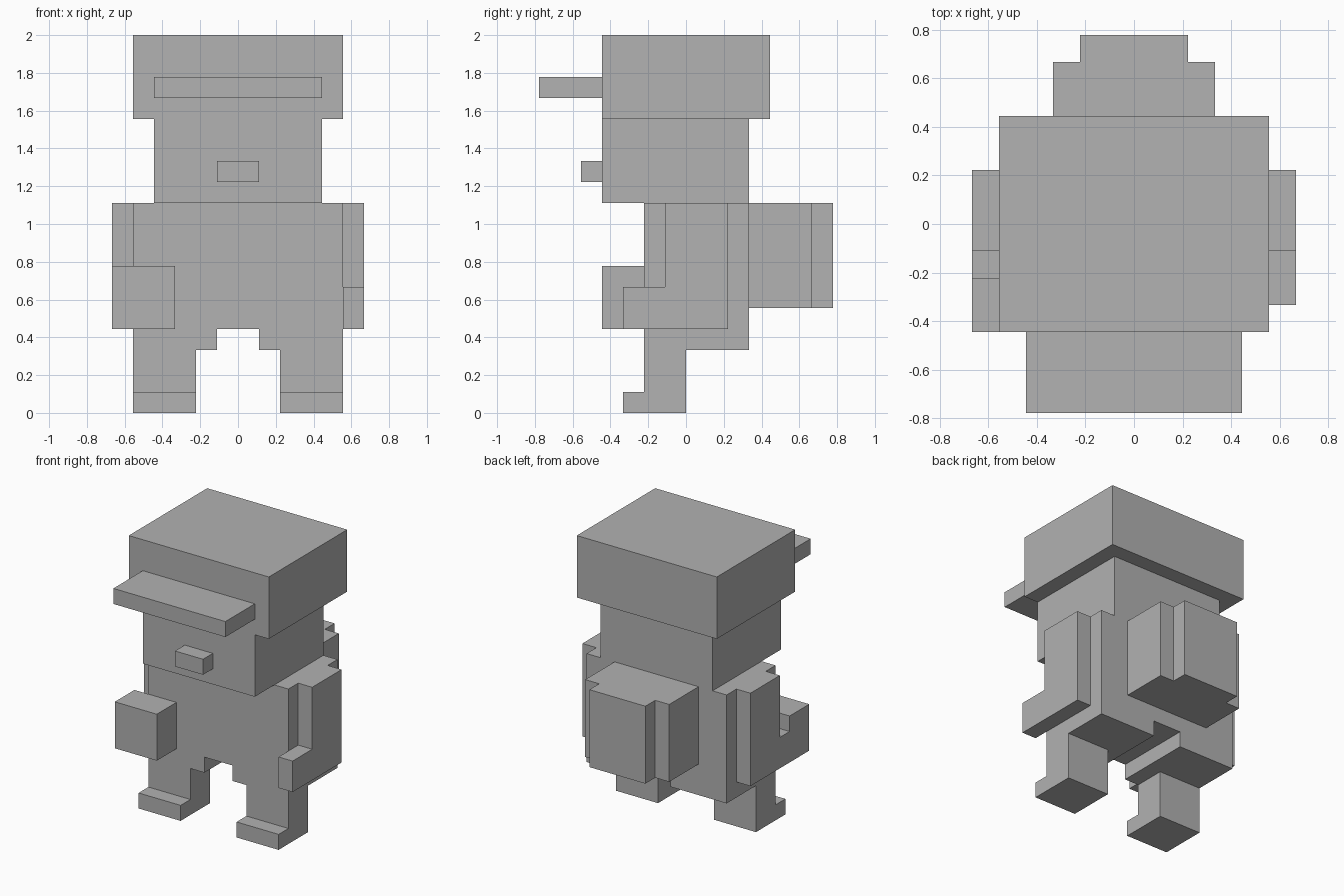
import bpy
import bmesh
from mathutils import Vector

if "Cube" in bpy.data.objects:
    bpy.data.objects.remove(bpy.data.objects["Cube"], do_unlink=True)

UNIT = 1 / 9  # block grid: the figure is 18 blocks tall

grey = bpy.data.materials.new("plain grey")
grey.use_nodes = True
colour = (0.445, 0.445, 0.445, 1)
grey.diffuse_color = colour
grey.node_tree.nodes["Principled BSDF"].inputs["Base Color"].default_value = colour


def prism(name, axis, start, end, outline):
    """Extrude a 2D block outline along one axis, from start to end."""
    u, v = [i for i in range(3) if i != axis]
    bm = bmesh.new()
    verts = []
    for a, b in outline:
        co = Vector()
        co[axis], co[u], co[v] = start, a, b
        verts.append(bm.verts.new(co * UNIT))
    face = bm.faces.new(verts)
    out = bmesh.ops.extrude_face_region(bm, geom=[face])
    shift = Vector()
    shift[axis] = (end - start) * UNIT
    moved = [g for g in out["geom"] if isinstance(g, bmesh.types.BMVert)]
    bmesh.ops.translate(bm, verts=moved, vec=shift)
    bmesh.ops.recalc_face_normals(bm, faces=bm.faces)
    mesh = bpy.data.meshes.new(name)
    bm.to_mesh(mesh)
    bm.free()
    mesh.materials.append(grey)
    obj = bpy.data.objects.new(name, mesh)
    bpy.context.collection.objects.link(obj)
    return obj


def box(name, x, y, z):
    return prism(name, 2, z[0], z[1],
                 [(x[0], y[0]), (x[1], y[0]), (x[1], y[1]), (x[0], y[1])])


def mirrored(half):
    """Complete an outline by mirroring its positive half."""
    return half + [(-a, b) for a, b in reversed(half)]


X, Y, Z = 0, 1, 2

# Head, nose and cap
box("head", (-4, 4), (-4, 3), (10, 14))
box("nose", (-1, 1), (-5, -4), (11, 12))
box("cap", (-5, 5), (-4, 4), (14, 18))
box("cap_brim", (-4, 4), (-7, -4), (15, 16))

# Torso with a notch between the hips
prism("torso", Y, -2, 3, mirrored([(1, 4), (1, 3), (5, 3), (5, 10)]))

# Stepped backpack
prism("backpack", Z, 5, 10, mirrored([(3, 3), (3, 6), (2, 6), (2, 7)]))

# Legs with toes, and bent arms
leg = [(-3, 0), (0, 0), (0, 3), (-2, 3), (-2, 1), (-3, 1)]
for side, sign in (("left", 1), ("right", -1)):
    reach = -3 if sign > 0 else -2
    arm = [(reach, 4), (2, 4), (2, 10), (-1, 10), (-1, 6), (reach, 6)]
    prism(side + "_leg", X, 2 * sign, 5 * sign, leg)
    prism(side + "_arm", X, 5 * sign, 6 * sign, arm)

# Block held in the right hand
box("held_block", (-6, -3), (-4, -2), (4, 7))
